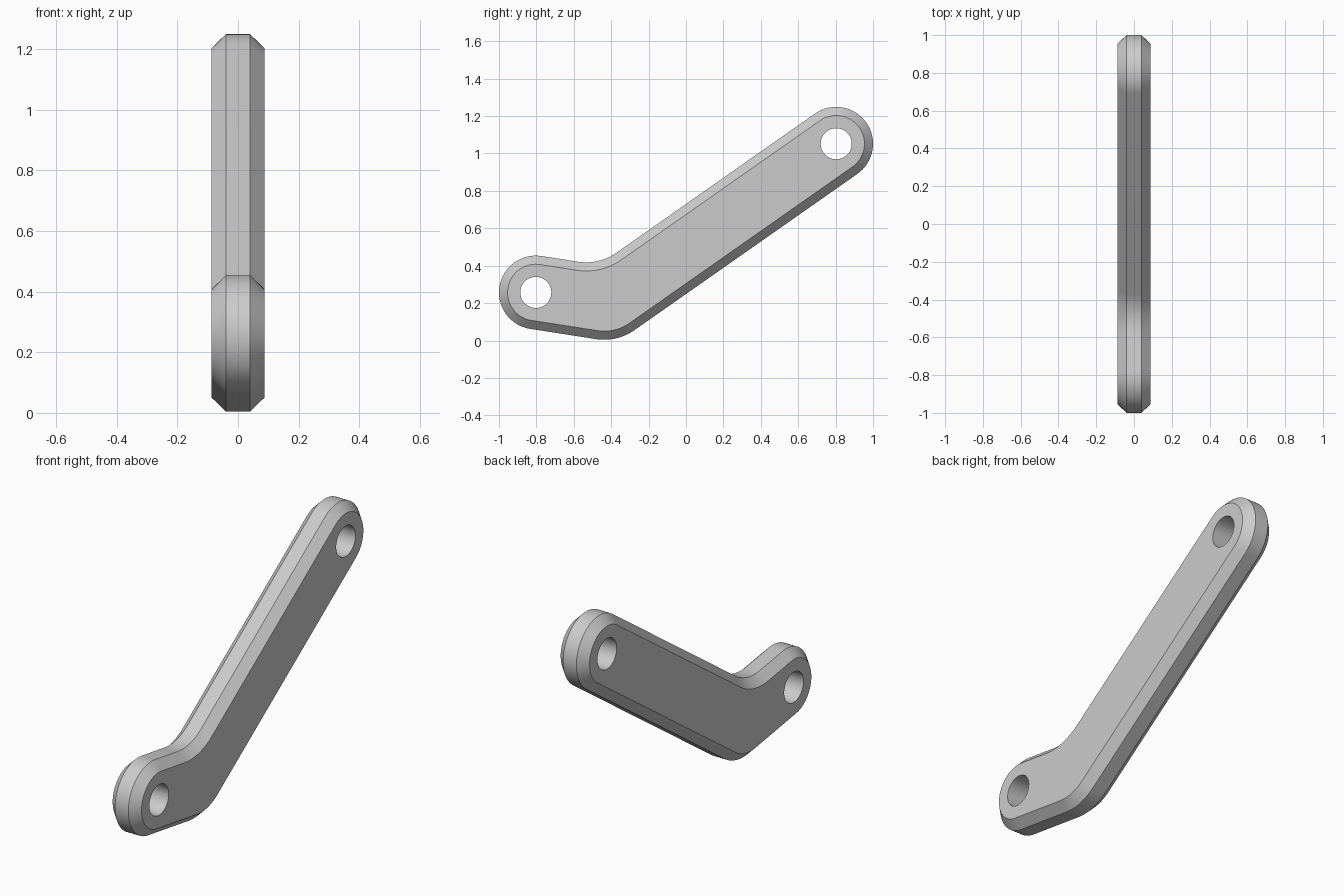
import bpy
import bmesh
from math import radians, sin, cos, pi
from mathutils import Vector

default = bpy.data.objects.get("Cube")
if default:
    bpy.data.objects.remove(default, do_unlink=True)

# Layout in the y-z plane
LOW_EYE = Vector((-0.803, 0.257))
HIGH_EYE = Vector((0.803, 1.052))
ELBOW = Vector((-0.417, 0.197))
END_RADIUS = 0.197
BEND_RADIUS = 0.28
HOLE_RADIUS = 0.083
HALF_WIDTH = 0.087
HALF_RIM = 0.04
CHAMFER = 0.046

low_dir = ELBOW - LOW_EYE
high_dir = HIGH_EYE - ELBOW
X_AXIS = Vector((1, 0))
low_tilt = -X_AXIS.angle_signed(low_dir)
high_tilt = -X_AXIS.angle_signed(high_dir)
half_turn = (high_tilt - low_tilt) / 2
mid_tilt = (high_tilt + low_tilt) / 2
bisector = Vector((-sin(mid_tilt), cos(mid_tilt))) / cos(half_turn)


def arc(centre, radius, start, end, steps):
    angles = [start + (end - start) * i / steps for i in range(steps + 1)]
    return [centre + radius * Vector((cos(a), sin(a))) for a in angles]


def outline(inset):
    """Bent arm outline with round ends and a filleted elbow."""
    down = 1.5 * pi
    r = END_RADIUS - inset
    under = ELBOW + bisector * (BEND_RADIUS - END_RADIUS)
    over = ELBOW + bisector * (BEND_RADIUS + END_RADIUS)
    return (arc(LOW_EYE, r, down - pi + low_tilt, down + low_tilt, 32)
            + arc(under, BEND_RADIUS - inset, down + low_tilt, down + high_tilt, 12)
            + arc(HIGH_EYE, r, down + high_tilt, down + pi + high_tilt, 32)
            + arc(over, BEND_RADIUS + inset, down + high_tilt, down + low_tilt, 12))


def add_ring(bm, points, x):
    return [bm.verts.new((x, p.x, p.y)) for p in points]


def bridge(bm, a, b):
    for i in range(len(a)):
        j = (i + 1) % len(a)
        bm.faces.new((a[i], a[j], b[j], b[i]))


def ring_edges(bm, ring):
    return [bm.edges.get((v, ring[i - 1])) for i, v in enumerate(ring)]


bm = bmesh.new()

# Rim and chamfers
sections = [(-HALF_WIDTH, CHAMFER), (-HALF_RIM, 0), (HALF_RIM, 0), (HALF_WIDTH, CHAMFER)]
rings = [add_ring(bm, outline(inset), x) for x, inset in sections]
for a, b in zip(rings, rings[1:]):
    bridge(bm, a, b)

# Pin holes through both ends
side_loops = [[rings[0]], [rings[-1]]]
for eye in (LOW_EYE, HIGH_EYE):
    circle = arc(eye, HOLE_RADIUS, 0, 2 * pi, 48)[:-1]
    walls = [add_ring(bm, circle, x) for x in (-HALF_WIDTH, HALF_WIDTH)]
    bridge(bm, *walls)
    for loops, wall in zip(side_loops, walls):
        loops.append(wall)

# Flat side faces around the holes
for loops, side in zip(side_loops, (-1, 1)):
    edges = [e for ring in loops for e in ring_edges(bm, ring)]
    bmesh.ops.triangle_fill(bm, edges=edges, use_beauty=True, normal=(side, 0, 0))
bmesh.ops.recalc_face_normals(bm, faces=bm.faces)

mesh = bpy.data.meshes.new("bent_link_arm")
bm.to_mesh(mesh)
bm.free()
arm = bpy.data.objects.new("bent_link_arm", mesh)
bpy.context.collection.objects.link(arm)

# Plain grey finish
grey = bpy.data.materials.new("light_grey")
grey.use_nodes = True
colour = (0.6, 0.6, 0.6, 1)
grey.diffuse_color = colour
grey.node_tree.nodes["Principled BSDF"].inputs["Base Color"].default_value = colour
mesh.materials.append(grey)

# Smooth curves, crisp chamfer edges
bpy.ops.object.select_all(action="DESELECT")
arm.select_set(True)
bpy.context.view_layer.objects.active = arm
bpy.ops.object.shade_smooth_by_angle(angle=radians(30))
